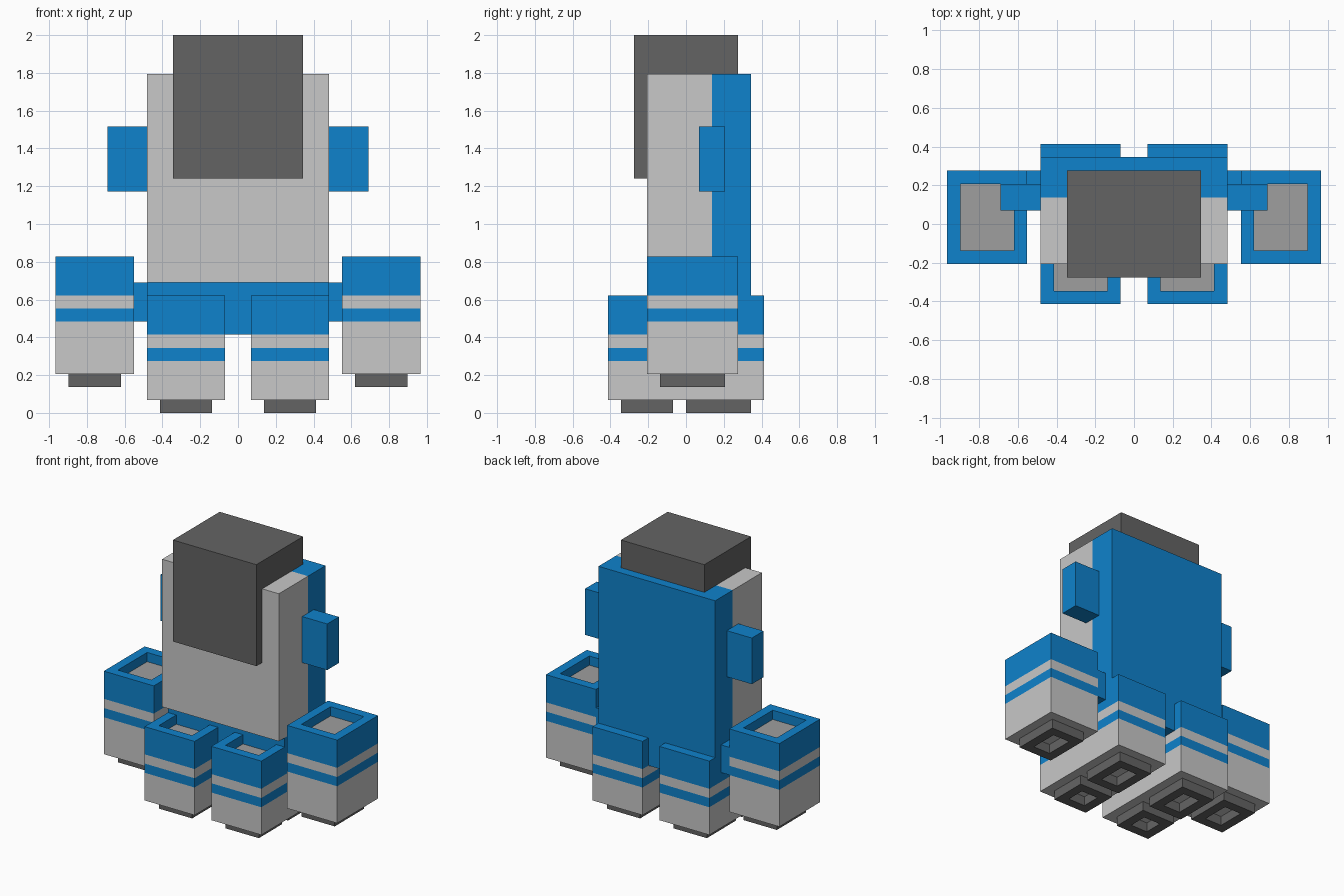
import bpy, bmesh

if "Cube" in bpy.data.objects:
    bpy.data.objects.remove(bpy.data.objects["Cube"])

U = 2 / 29  # size of one block


def material(name, col):
    m = bpy.data.materials.new(name)
    m.diffuse_color = (*col, 1)
    m.use_nodes = True
    m.node_tree.nodes["Principled BSDF"].inputs["Base Color"].default_value = m.diffuse_color
    return m


LIGHT = material("light grey", (0.578, 0.578, 0.578))
BLUE = material("blue", (0.0048, 0.223, 0.604))
DARK = material("dark grey", (0.127, 0.127, 0.127))
MID = material("mid grey", (0.342, 0.342, 0.342))


def finish(name, bm, mats, mirror):
    bmesh.ops.recalc_face_normals(bm, faces=bm.faces)
    me = bpy.data.meshes.new(name)
    bm.to_mesh(me)
    bm.free()
    for m in mats:
        me.materials.append(m)
    ob = bpy.data.objects.new(name, me)
    bpy.context.collection.objects.link(ob)
    if mirror:
        ob.modifiers.new("mirror", 'MIRROR').use_mirror_merge = False
    return ob


def stack(name, rings, mats, cap_start, cap_end, mirror=False):
    """Loft rectangles (x0, x1, y0, y1, z); mats[i] colours the band after ring i."""
    bm = bmesh.new()
    palette = [LIGHT, BLUE, DARK, MID]
    loops = []
    for x0, x1, y0, y1, z in rings:
        loops.append([bm.verts.new((x * U, y * U, z * U))
                      for x, y in ((x0, y0), (x1, y0), (x1, y1), (x0, y1))])
    for a, b, m in zip(loops, loops[1:], mats):
        for i in range(4):
            j = (i + 1) % 4
            f = bm.faces.new((a[i], a[j], b[j], b[i]))
            f.material_index = palette.index(m)
    for loop, m in ((loops[0], cap_start), (loops[-1], cap_end)):
        if m:
            bm.faces.new(loop).material_index = palette.index(m)
    return finish(name, bm, palette, mirror)


def box(name, x0, x1, y0, y1, z0, z1, mat, mirror=False):
    r = (x0, x1, y0, y1)
    return stack(name, [(*r, z0), (*r, z1)], [mat], mat, mat, mirror)


def limb(name, x0, x1, y0, y1, z0, heights):
    """Striped sleeve with a sunken top, standing on a hollow foot."""
    o = (x0, x1, y0, y1)
    i = (x0 + 1, x1 - 1, y0 + 1, y1 - 1)
    a, b, c, top = heights
    stack(name,
          [(*o, z0), (*o, a), (*o, b), (*o, c), (*o, top), (*i, top), (*i, top - 1)],
          [LIGHT, BLUE, LIGHT, BLUE, BLUE, BLUE], LIGHT, MID, True)


def foot(name, x0, x1, y0, y1, z0):
    o = (x0, x1, y0, y1)
    i = (x0 + 1, x1 - 1, y0 + 1, y1 - 1)
    stack(name, [(*o, z0 + 1), (*o, z0), (*i, z0), (*i, z0 + 1)],
          [DARK] * 3, None, None, True)


# Head and torso
box("head", -5, 5, -4, 4, 18, 29, DARK)
box("torso_front", -7, 7, -3, 2, 10, 26, LIGHT)
box("torso_back", -7, 7, 2, 5, 10, 26, BLUE)
box("pelvis", -7, 7, -2, 5, 6, 10, BLUE)

# Shoulder stubs and the links out to the arms
box("shoulder_stub", 7, 10, 1, 3, 17, 22, BLUE, True)
box("arm_link", 7, 8, 1, 4, 7, 10, BLUE, True)

# Arms
limb("arm", 8, 14, -3, 4, 3, (7, 8, 9, 12))
foot("arm_tip", 9, 13, -2, 3, 2)

# Legs
limb("front_leg", 1, 7, -6, 0, 1, (4, 5, 6, 9))
foot("front_foot", 2, 6, -5, -1, 0)
limb("back_leg", 1, 7, 0, 6, 1, (4, 5, 6, 9))
foot("back_foot", 2, 6, 0, 5, 0)
